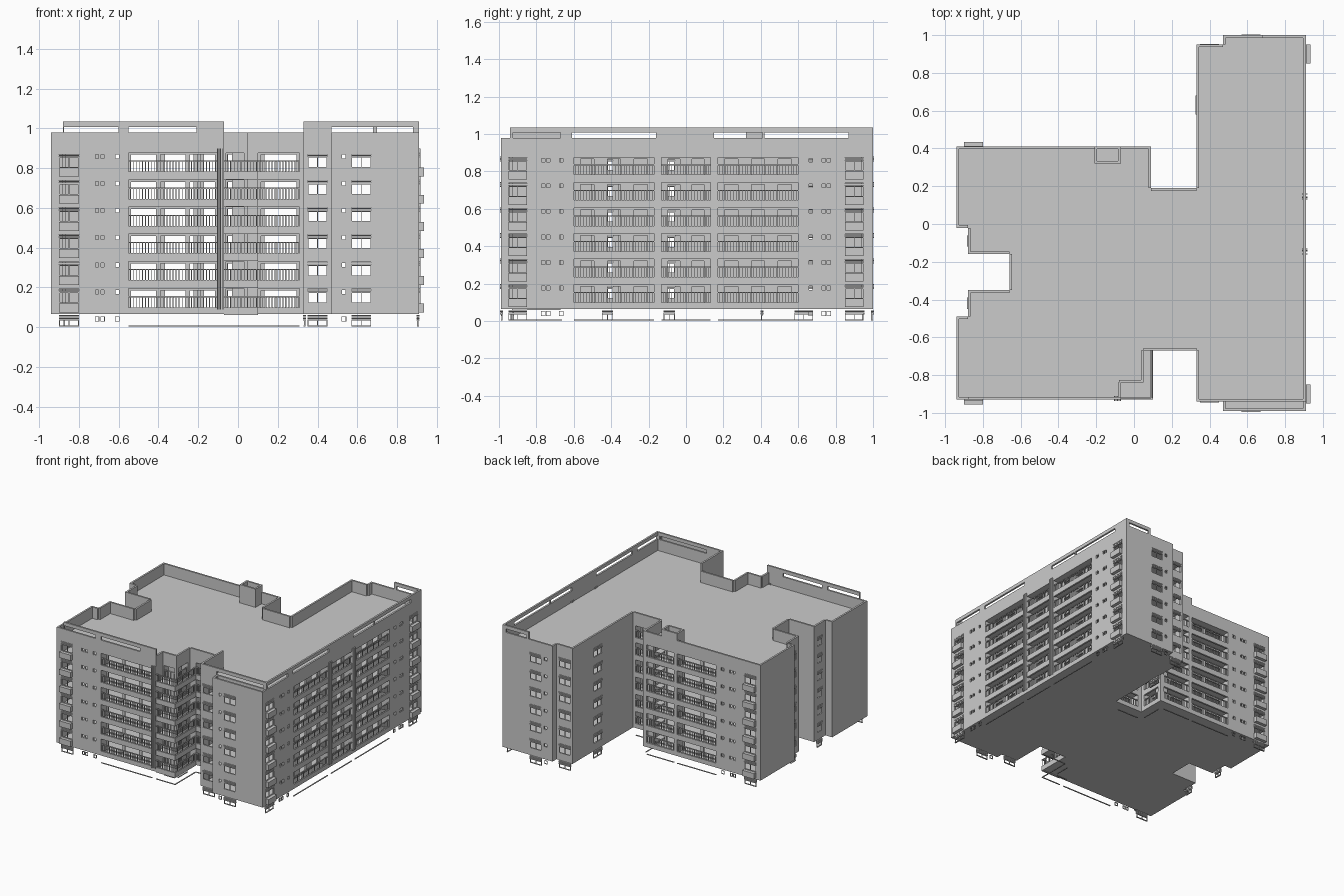
import bpy, bmesh

if "Cube" in bpy.data.objects:
    bpy.data.objects.remove(bpy.data.objects["Cube"])

parts = {}
BASES = [0.1 + 0.1365 * i for i in range(6)]   # bottom of each storey's openings
Z0, ROOF, TOP, RAIL = 0.07, 0.89, 0.98, 1.035


def part(name):
    return parts.setdefault(name, bmesh.new()) if name not in parts else parts[name]


def pt(axis, across, along, z):
    return (along, across, z) if axis == 'x' else (across, along, z)


def box(name, axis, c0, c1, a0, a1, z0, z1):
    """Box given across / along / up ranges for a wall running along an axis."""
    bm = part(name)
    v = [bm.verts.new(pt(axis, c, a, z)) for c in (c0, c1) for a in (a0, a1) for z in (z0, z1)]
    for f in ((0, 1, 3, 2), (4, 6, 7, 5), (0, 4, 5, 1), (2, 3, 7, 6), (0, 2, 6, 4), (1, 5, 7, 3)):
        bm.faces.new([v[i] for i in f])


def wall(name, axis, at, a0, a1, z0, z1, holes, t):
    """Thick wall with rectangular holes (along0, along1, z0, z1)."""
    bm = part(name)
    A = sorted({round(v, 5) for v in [a0, a1] + [h[k] for h in holes for k in (0, 1)]})
    Z = sorted({round(v, 5) for v in [z0, z1] + [h[k] for h in holes for k in (2, 3)]})
    solid = set()
    for i in range(len(A) - 1):
        for j in range(len(Z) - 1):
            a, z = (A[i] + A[i + 1]) / 2, (Z[j] + Z[j + 1]) / 2
            if not any(h[0] < a < h[1] and h[2] < z < h[3] for h in holes):
                solid.add((i, j))
    cache = {}

    def v(i, j, k):
        if (i, j, k) not in cache:
            cache[i, j, k] = bm.verts.new(pt(axis, at + k * t, A[i], Z[j]))
        return cache[i, j, k]
    for i, j in solid:
        ring = [(i, j), (i + 1, j), (i + 1, j + 1), (i, j + 1)]
        bm.faces.new([v(*r, 0) for r in ring])
        bm.faces.new([v(*r, 1) for r in reversed(ring)])
        for k, n in enumerate([(i, j - 1), (i + 1, j), (i, j + 1), (i - 1, j)]):
            if n not in solid:
                p, q = ring[k], ring[(k + 1) % 4]
                bm.faces.new([v(*q, 0), v(*p, 0), v(*p, 1), v(*q, 1)])


def window(axis, at, s, a0, a1, b, planter):
    """Rolled shutter, mullion, sill and optional projecting planter; s points inward."""
    for k in range(4):
        z = b + 0.071 + k * 0.007
        box('window_shutters', axis, at - s * 0.004, at + s * 0.012, a0, a1, z, z + 0.005)
    m = (a0 + a1) / 2
    lo = max(b + 0.02, 0.004)
    for a in (a0, m - 0.002, a1 - 0.004):
        box('window_frames', axis, at + s * 0.003, at + s * 0.010, a, a + 0.004, lo, b + 0.071)
    box('window_frames', axis, at, at + s * 0.010, a0, a1, lo, lo + 0.004)
    if planter and b > 0:
        box('window_planters', axis, at - s * 0.025, at + s * 0.005, a0, a1, b - 0.025, b + 0.02)


def railing(axis, at, s, a0, a1, b):
    n = max(2, int((a1 - a0) / 0.015))
    for k in range(n):
        a = a0 + (a1 - a0) * (k + 0.5) / n
        box('balcony_railings', axis, at + s * 0.004, at + s * 0.008, a - 0.0015, a + 0.0015, b, b + 0.05)
    box('balcony_railings', axis, at + s * 0.002, at + s * 0.010, a0, a1, b + 0.05, b + 0.056)


def recess(axis, at, s, a0, a1, glazed):
    """Back wall of a balcony stack with door openings, plus end cheeks."""
    c, n = at + s * 0.07, max(1, round((a1 - a0) / 0.15))
    w = (a1 - a0) / n
    holes = []
    for b in BASES:
        for k in range(n):
            m = a0 + w * (k + 0.5)
            holes.append((m - w * glazed / 2, m + w * glazed / 2, b - 0.01, b + 0.085))
        railing(axis, at, s, a0, a1, b)
    wall('balcony_back_walls', axis, c, a0 - 0.01, a1 + 0.01, Z0, ROOF, holes, s * 0.01)
    for a in (a0 - 0.01, a1):
        box('balcony_cheeks', axis, at + s * 0.01, c, a, a + 0.01, Z0, ROOF)
    box('ground_rails', axis, at, at + s * 0.008, a0, a1, 0.004, 0.009)


def facade(axis, at, s, a0, a1, big=(), small=(), balconies=(), planter=False, glazed=0.85):
    holes = []
    for b in BASES:
        holes += [(p, q, b + 0.02, b + 0.095) for p, q in big]
        holes += [(p, q, b + 0.064, b + 0.09) for p, q in small]
        holes += [(p, q, b, b + 0.095) for p, q in balconies]
    wall('outer_walls', axis, at, a0, a1, Z0, TOP, holes, s * 0.014)
    for b in [BASES[0] - 0.1365] + BASES:
        for p, q in big:
            window(axis, at, s, p, q, b, planter)
        for p, q in small:
            wall('small_window_frames', axis, at + s * 0.002, p, q, b + 0.064, b + 0.09,
                 [(p + 0.003, q - 0.003, b + 0.067, b + 0.087)], s * 0.008)
    for p, q in balconies:
        recess(axis, at, s, p, q, glazed)


def fins(axis, at, s, a0, a1):
    """Louvred vertical pillar between balcony stacks."""
    for k in range(5):
        a = a0 + (a1 - a0 - 0.004) * k / 4
        box('pillar_fins', axis, at - s * 0.008, at + s * 0.02, a, a + 0.004, 0.09, 0.9)


# floor and roof plates following the footprint
OUT = [(-.94, .41), (-.94, -.02), (-.88, -.02), (-.88, -.16), (-.66, -.16), (-.66, -.35), (-.88, -.35),
       (-.88, -.49), (-.94, -.49), (-.94, -.93), (.10, -.93), (.10, -.67), (.33, -.67), (.33, -.94),
       (.47, -.94), (.47, -.99), (.91, -.99), (.91, 1), (.47, 1), (.47, .95), (.33, .95), (.33, .19),
       (.09, .19), (.09, .41)]


def plate(name, z0, z1, pts):
    bm = bmesh.new()
    f = bm.faces.new([bm.verts.new((x, y, z0)) for x, y in pts])
    ring = bmesh.ops.inset_region(bm, faces=[f], thickness=0.005, use_even_offset=True)['faces']
    bmesh.ops.delete(bm, geom=ring, context='FACES')
    loop = [v.co.copy() for v in bm.faces[:][0].verts]
    bm.free()
    bm = part(name)
    lo = [bm.verts.new(c) for c in loop]
    hi = [bm.verts.new((c.x, c.y, z1)) for c in loop]
    bm.faces.new(lo)
    bm.faces.new(hi[::-1])
    for i in range(len(lo)):
        j = (i + 1) % len(lo)
        bm.faces.new((lo[i], lo[j], hi[j], hi[i]))


for b in BASES:
    plate('floor_plates', b - 0.035, b - 0.015, OUT)
plate('roof_plate', ROOF - 0.015, ROOF, OUT[:10] + [(-.08, -.93), (-.08, -.84), (.05, -.84), (.05, -.67)] + OUT[12:])

# left wing, front and back
wing_small = [(-.72, -.698), (-.692, -.67), (-.62, -.595)]
facade('x', -.93, 1, -.94, -.07, [(-.9, -.8)], wing_small, [(-.55, -.105)], True)
facade('x', .41, -1, -.94, .09, [(-.9, -.8)], wing_small, [(-.55, -.21), (-.18, .06)], True)
fins('x', -.93, 1, -.105, -.07)

# recessed courts beside the right wing
facade('x', -.67, 1, .05, .33, balconies=[(.1, .31)])
facade('x', .19, -1, .09, .33, balconies=[(.12, .31)])
facade('y', .09, -1, .19, .41, balconies=[(.22, .38)])
facade('y', .33, 1, -.94, -.67)
facade('y', .33, 1, .19, .95, big=[(.58, .68)])

# front corner balconies wrapped around a set-back corner
facade('x', -.84, 1, -.08, .05, balconies=[(-.06, .03)])
facade('y', .05, -1, -.84, -.67, balconies=[(-.82, -.70)])
box('outer_walls', 'y', -.085, -.07, -.93, -.84, Z0, TOP)
for b in BASES:
    box('corner_balcony_fronts', 'x', -.93, -.918, -.07, .10, b - .04, b)
    box('corner_balcony_fronts', 'y', .088, .10, -.93, -.67, b - .04, b)
    railing('x', -.93, 1, -.07, .10, b)
    railing('y', .10, -1, -.93, -.67, b)
box('ground_rails', 'x', -.93, -.922, -.07, .10, .004, .009)
box('ground_rails', 'y', .092, .10, -.93, -.67, .004, .009)

# right wing ends
for edge, step, s in ((-.99, -.94, 1), (1.0, .95, -1)):
    facade('x', step, s, .33, .47, [(.35, .45)])
    facade('x', edge, s, .47, .91, [(.57, .67)], [(.52, .545)])
    facade('y', .47, 1, min(edge, step), max(edge, step))

# long right side
side_small = [(-.775, -.752), (-.748, -.725), (-.68, -.655), (.655, .68), (.725, .748), (.752, .775)]
facade('y', .91, -1, -.99, 1.0, [(-.95, -.85), (.85, .95)], side_small,
       [(-.6, -.17), (-.13, .13), (.17, .6)], True, 0.5)
fins('y', .91, -1, -.165, -.13)
fins('y', .91, -1, .13, .165)

# left side with its stepped notch
for y0, y1 in ((-.93, -.49), (-.02, .41)):
    facade('y', -.94, 1, y0, y1)
for y0, y1 in ((-.49, -.35), (-.16, -.02)):
    facade('y', -.88, 1, y0, y1, big=[(y0 + .04, y1 - .04)])
facade('y', -.66, 1, -.35, -.16)
for y, s, x0, x1 in ((-.49, -1, -.94, -.88), (-.02, 1, -.94, -.88), (-.35, -1, -.88, -.66), (-.16, 1, -.88, -.66)):
    facade('x', y, s, x0, x1)

# raised roof rails with long slots
lo, hi = TOP, 1.008
wall('roof_rails', 'x', -.93, -.88, -.07, TOP, RAIL, [(-.875, -.6, lo, hi), (-.55, -.21, lo, hi)], .014)
wall('roof_rails', 'x', -.94, .33, .91, TOP, RAIL, [(.47, .88, lo, hi)], .014)
box('roof_rails', 'x', -.94, -.926, .47, .91, ROOF, TOP)
box('roof_rails', 'y', .33, .344, -.94, -.67, TOP, RAIL)
wall('roof_rails', 'y', .91, -.94, 1.0, TOP, RAIL,
     [(-.93, -.67, lo, hi), (-.61, -.16, lo, hi), (.15, .41, lo, hi), (.42, .87, lo, hi)], -.014)
wall('roof_rails', 'x', 1.0, .68, .91, TOP, RAIL, [(.70, .88, lo, hi)], -.014)

# small open-topped roof shaft
for y in (.32, .396):
    box('roof_shaft', 'x', y, y + .014, -.21, -.07, ROOF, RAIL)
for x in (-.21, -.084):
    box('roof_shaft', 'y', x, x + .014, .32, .41, ROOF, RAIL)

# turn every part into an object
for name, bm in parts.items():
    bmesh.ops.recalc_face_normals(bm, faces=bm.faces[:])
    me = bpy.data.meshes.new(name)
    bm.to_mesh(me)
    bm.free()
    bpy.context.collection.objects.link(bpy.data.objects.new(name, me))
